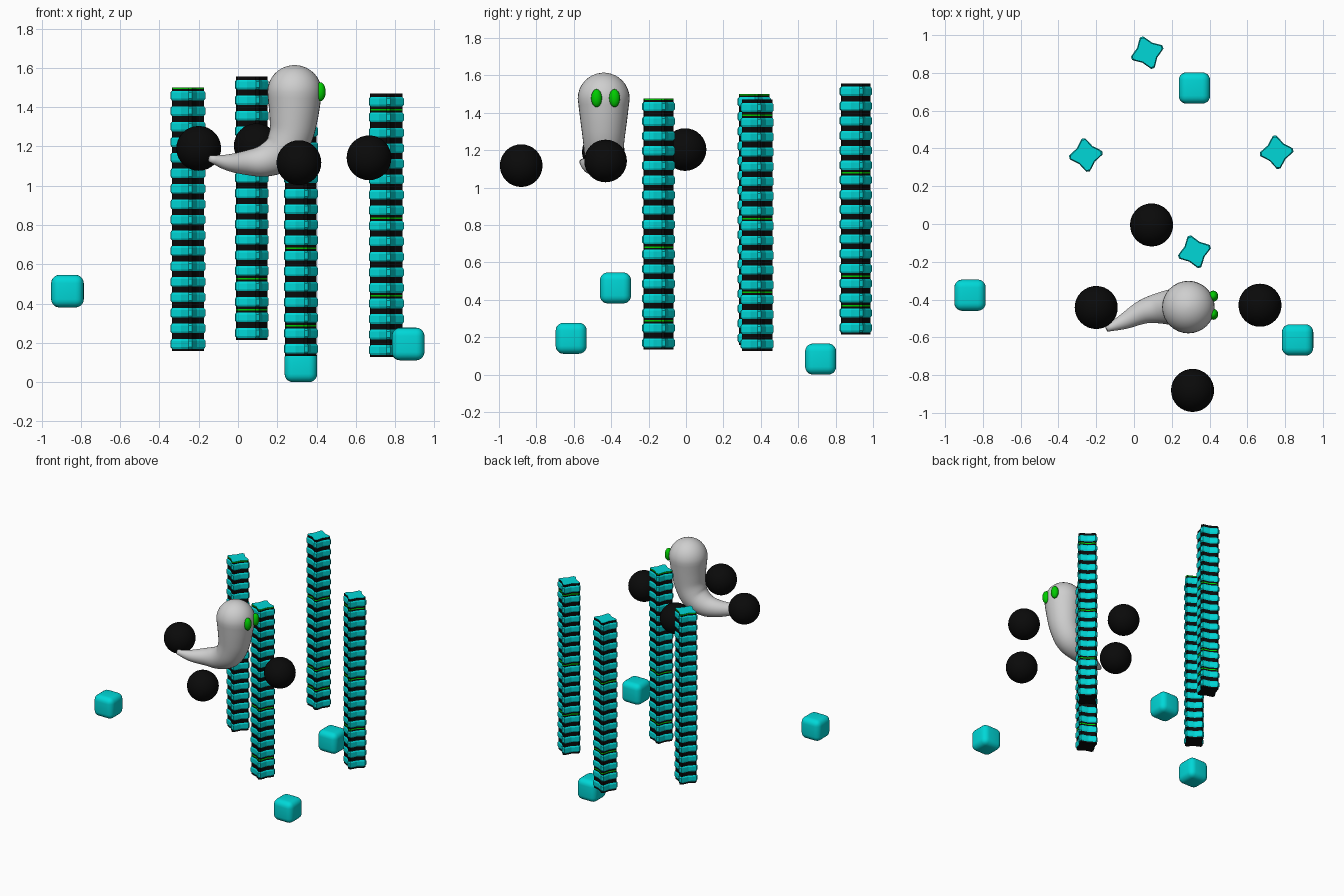
import bpy, bmesh, math
from mathutils import Vector

if "Cube" in bpy.data.objects:
    bpy.data.objects.remove(bpy.data.objects["Cube"], do_unlink=True)


def material(name, rgb):
    m = bpy.data.materials.new(name)
    m.use_nodes = True
    m.diffuse_color = (*rgb, 1)
    m.node_tree.nodes["Principled BSDF"].inputs["Base Color"].default_value = (*rgb, 1)
    return m


TEAL = material("teal", (0.0, 0.68, 0.68))
BLACK = material("black", (0.003, 0.003, 0.003))
GREEN = material("bright green", (0.0, 0.6, 0.0))
GREY = material("pale grey", (0.62, 0.62, 0.62))


def add_object(name, bm, mats, smooth=False):
    bmesh.ops.recalc_face_normals(bm, faces=bm.faces)
    mesh = bpy.data.meshes.new(name)
    bm.to_mesh(mesh)
    bm.free()
    for m in mats:
        mesh.materials.append(m)
    for p in mesh.polygons:
        p.use_smooth = smooth
    obj = bpy.data.objects.new(name, mesh)
    bpy.context.collection.objects.link(obj)
    return obj


def ball(name, centre, size, mat):
    bm = bmesh.new()
    bmesh.ops.create_uvsphere(bm, u_segments=32, v_segments=16, radius=1)
    obj = add_object(name, bm, [mat], True)
    obj.location, obj.scale = centre, size


def skin(bm, rings):
    """Join neighbouring rings with quads; return the faces of each band."""
    n = len(rings[0])
    return [[bm.faces.new((a[i], a[(i + 1) % n], b[(i + 1) % n], b[i])) for i in range(n)]
            for a, b in zip(rings, rings[1:])]


# Columns: stacked four-pointed slabs with dark grooves and a few green trims
LAYERS, PITCH = 17, 0.079
PROFILE = [(0, 0.92), (0.012, 0.92), (0.021, 1), (0.052, 1), (0.061, 0.92), (0.071, 0.92)]
BANDS = [1, 0, 0, 0, 1, 1]


def column(name, x, y, z, turn, trims):
    bm = bmesh.new()
    outline = []
    for q in range(4):
        for deg, r in ((-6, 0.089), (6, 0.089), (26, 0.067), (45, 0.059), (64, 0.067)):
            a = math.radians(90 * q + deg + turn)
            outline.append((r * math.cos(a), r * math.sin(a)))
    levels = [(k * PITCH + h, s) for k in range(LAYERS) for h, s in PROFILE]
    levels.append((LAYERS * PITCH, 0.92))
    rings = [[bm.verts.new((px * s, py * s, h)) for px, py in outline] for h, s in levels]
    for i, band in enumerate(skin(bm, rings)):
        layer, part = divmod(i, len(PROFILE))
        for f in band:
            f.material_index = 2 if part == 5 and layer in trims else BANDS[part]
    bm.faces.new(rings[0]).material_index = 1
    bm.faces.new(rings[-1]).material_index = 0
    add_object(name, bm, [TEAL, BLACK, GREEN]).location = (x, y, z)


column("column_right", -0.255, 0.365, 0.158, 8, (16,))
column("column_back", 0.07, 0.907, 0.214, 20, (1, 3, 10))
column("column_front", 0.32, -0.147, 0.133, 18, (1, 6, 16))
column("column_left", 0.755, 0.38, 0.127, 7, (3, 8, 15))

# Rounded cubes
for name, centre in (("cube_back", (0.32, 0.72, 0.083)),
                     ("cube_right", (-0.868, -0.377, 0.463)),
                     ("cube_left", (0.866, -0.614, 0.194))):
    bm = bmesh.new()
    bmesh.ops.create_cube(bm, size=0.166)
    obj = add_object(name, bm, [TEAL], True)
    obj.location = centre
    bevel = obj.modifiers.new("rounding", "BEVEL")
    bevel.width, bevel.segments = 0.042, 5

# Dark balls around the spirit
for name, centre in (("ball_back", (0.093, -0.005, 1.203)),
                     ("ball_right", (-0.2, -0.442, 1.19)),
                     ("ball_left", (0.667, -0.43, 1.142)),
                     ("ball_front", (0.31, -0.881, 1.117))):
    ball(name, centre, (0.114,) * 3, BLACK)

# Spirit body: a tapering tube from tail tip to the round head
path = [(-0.145, -0.555, 1.138, 0.016), (-0.05, -0.515, 1.118, 0.042),
        (0.05, -0.465, 1.117, 0.064), (0.14, -0.445, 1.128, 0.083),
        (0.225, -0.44, 1.175, 0.102), (0.27, -0.44, 1.26, 0.112),
        (0.284, -0.44, 1.36, 0.125), (0.288, -0.44, 1.475, 0.139)]


def smooth_path(points, steps):
    """Catmull-Rom interpolation of position and radius."""
    p = [Vector(q) for q in points]
    p = [2 * p[0] - p[1]] + p + [2 * p[-1] - p[-2]]
    out = []
    for a, b, c, d in zip(p, p[1:], p[2:], p[3:]):
        for k in range(steps):
            t = k / steps
            out.append(0.5 * (2 * b + (c - a) * t + (2 * a - 5 * b + 4 * c - d) * t ** 2
                              + (3 * b - a - 3 * c + d) * t ** 3))
    return out + [p[-2]]


stations = smooth_path(path, 4)
hx, hy, hz, hr = path[-1]
for k in range(1, 9):
    a = math.radians(10.8 * k)
    stations.append(Vector((hx, hy, hz + hr * math.sin(a), hr * math.cos(a))))

bm = bmesh.new()
rings = []
for i, s in enumerate(stations):
    along = (stations[min(i + 1, len(stations) - 1)] - stations[max(i - 1, 0)]).to_3d().normalized()
    up = Vector((0, 1, 0)).cross(along).normalized()
    side = along.cross(up)
    angles = [math.tau * k / 32 for k in range(32)]
    rings.append([bm.verts.new(s.to_3d() + s[3] * (up * math.cos(a) + side * math.sin(a)))
                  for a in angles])
skin(bm, rings)
bm.faces.new(rings[0])
bm.faces.new(rings[-1])
add_object("spirit_body", bm, [GREY], True)

# Eyes
for name, y in (("eye_right", -0.478), ("eye_left", -0.382)):
    ball(name, (0.42, y, 1.478), (0.026, 0.029, 0.048), GREEN)
